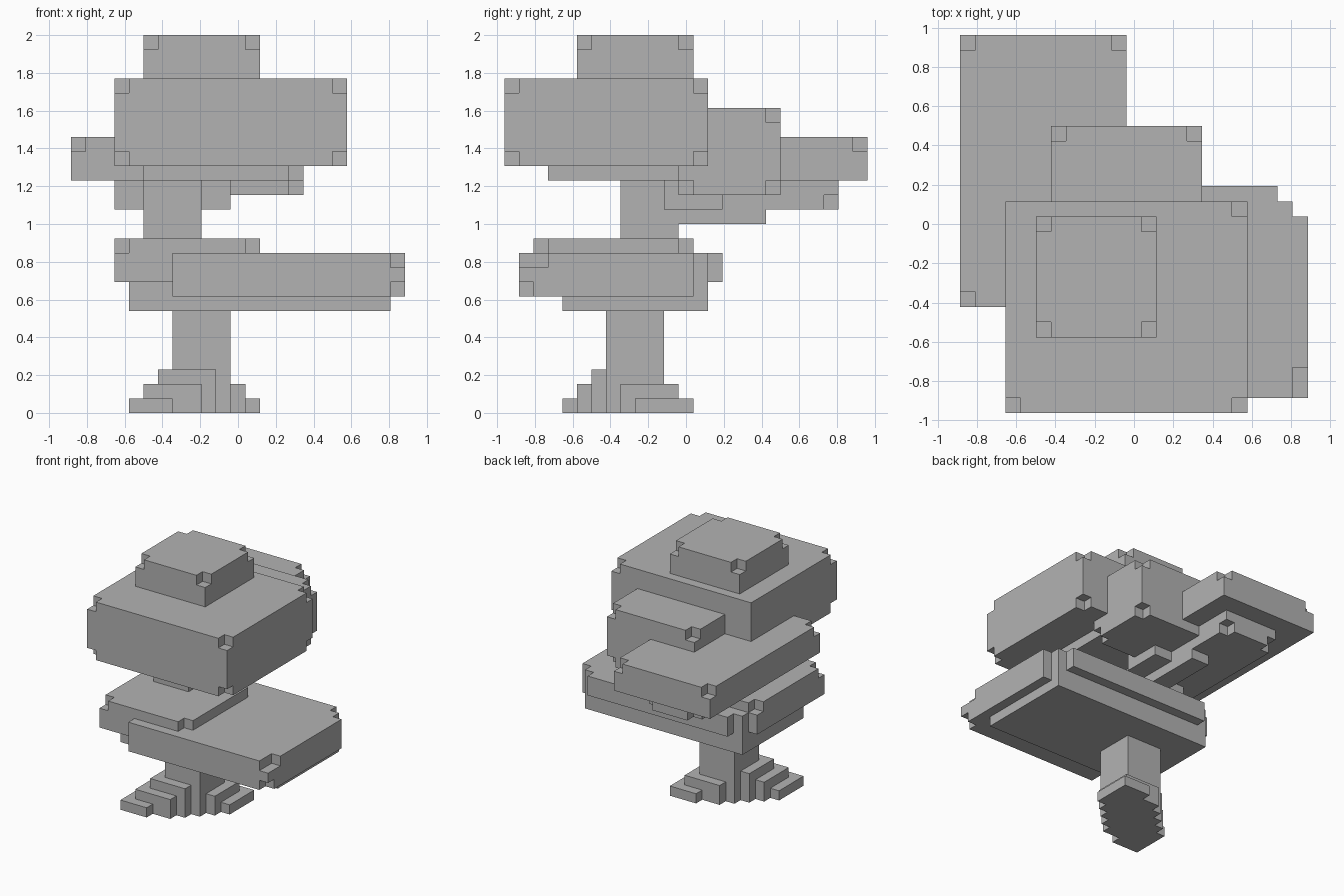
import bpy
import bmesh
from itertools import product
from mathutils import Vector

old = bpy.data.objects.get("Cube")
if old:
    bpy.data.objects.remove(old, do_unlink=True)

UNIT = 2 / 26                       # edge of one block
ORIGIN = Vector((11.5, 12.5, 0))    # grid point at the world origin

grey = bpy.data.materials.new("plain grey")
grey.use_nodes = True
grey.diffuse_color = (0.45, 0.45, 0.45, 1)
grey.node_tree.nodes["Principled BSDF"].inputs["Base Color"].default_value = grey.diffuse_color


def cells(x, y, z):
    return set(product(range(*x), range(*y), range(*z)))


def block(x, y, z, cut=""):
    """Box of blocks; cut lists corners to chip, as low/high along x, y, z."""
    solid = cells(x, y, z)
    for corner in cut.split():
        solid.discard(tuple(r[0] if c == "l" else r[1] - 1
                            for c, r in zip(corner, (x, y, z))))
    return solid


def build(name, solid):
    """Skin a set of blocks with its outer faces only."""
    bm = bmesh.new()
    for cell in solid:
        for axis, side in product(range(3), (0, 1)):
            near = list(cell)
            near[axis] += 2 * side - 1
            if tuple(near) in solid:
                continue
            u, v = (axis + 1) % 3, (axis + 2) % 3
            ring = []
            for a, b in ((0, 0), (1, 0), (1, 1), (0, 1)):
                p = Vector(cell)
                p[axis] += side
                p[u] += a
                p[v] += b
                ring.append(bm.verts.new((p - ORIGIN) * UNIT))
            bm.faces.new(ring if side else ring[::-1])
    bmesh.ops.remove_doubles(bm, verts=bm.verts, dist=UNIT / 10)
    bmesh.ops.dissolve_limit(bm, angle_limit=0.01, verts=bm.verts, edges=bm.edges)
    mesh = bpy.data.meshes.new(name)
    bm.to_mesh(mesh)
    bm.free()
    mesh.materials.append(grey)
    bpy.context.collection.objects.link(bpy.data.objects.new(name, mesh))


# Trunk, upper trunk and side branch
build("trunk", block((7, 11), (7, 11), (0, 8)))
build("upper_trunk", block((5, 9), (8, 12), (11, 17)))
build("side_branch", block((7, 9), (11, 18), (13, 15)))

# Roots stepping out diagonally
build("front_root", block((6, 10), (6, 10), (0, 3))
      | block((5, 9), (5, 9), (0, 2)) | block((4, 7), (4, 8), (0, 1)))
build("back_root", block((8, 12), (8, 12), (0, 2))
      | block((10, 13), (9, 13), (0, 1)))

# Lower foliage
TOP = "llh lhh hlh hhh"
build("lower_foliage_right", block((3, 13), (2, 13), (9, 12), TOP))
left = block((7, 23), (1, 13), (8, 11), "hll hlh")
left -= cells((22, 23), (1, 3), (10, 11))
build("lower_foliage_left", left)
build("lower_foliage_base", block((4, 22), (4, 14), (7, 11))
      | block((5, 21), (5, 15), (9, 11)))

# Rear foliage
build("rear_foliage_right", block((0, 11), (7, 25), (16, 19), "llh lhh hhh"))
build("rear_foliage_underside", block((3, 9), (11, 23), (14, 16), "hhl lhl")
      | block((9, 11), (11, 15), (14, 16)))
build("rear_foliage_middle", block((6, 16), (12, 19), (15, 21), "hll hhl hhh lhh"))

# Crown
build("crown_underside", block((5, 15), (3, 13), (16, 17)))
build("crown", block((3, 19), (0, 14), (17, 23), "lll llh hll hlh hhl hhh"))
build("crown_top", block((5, 13), (5, 13), (23, 26), TOP))
